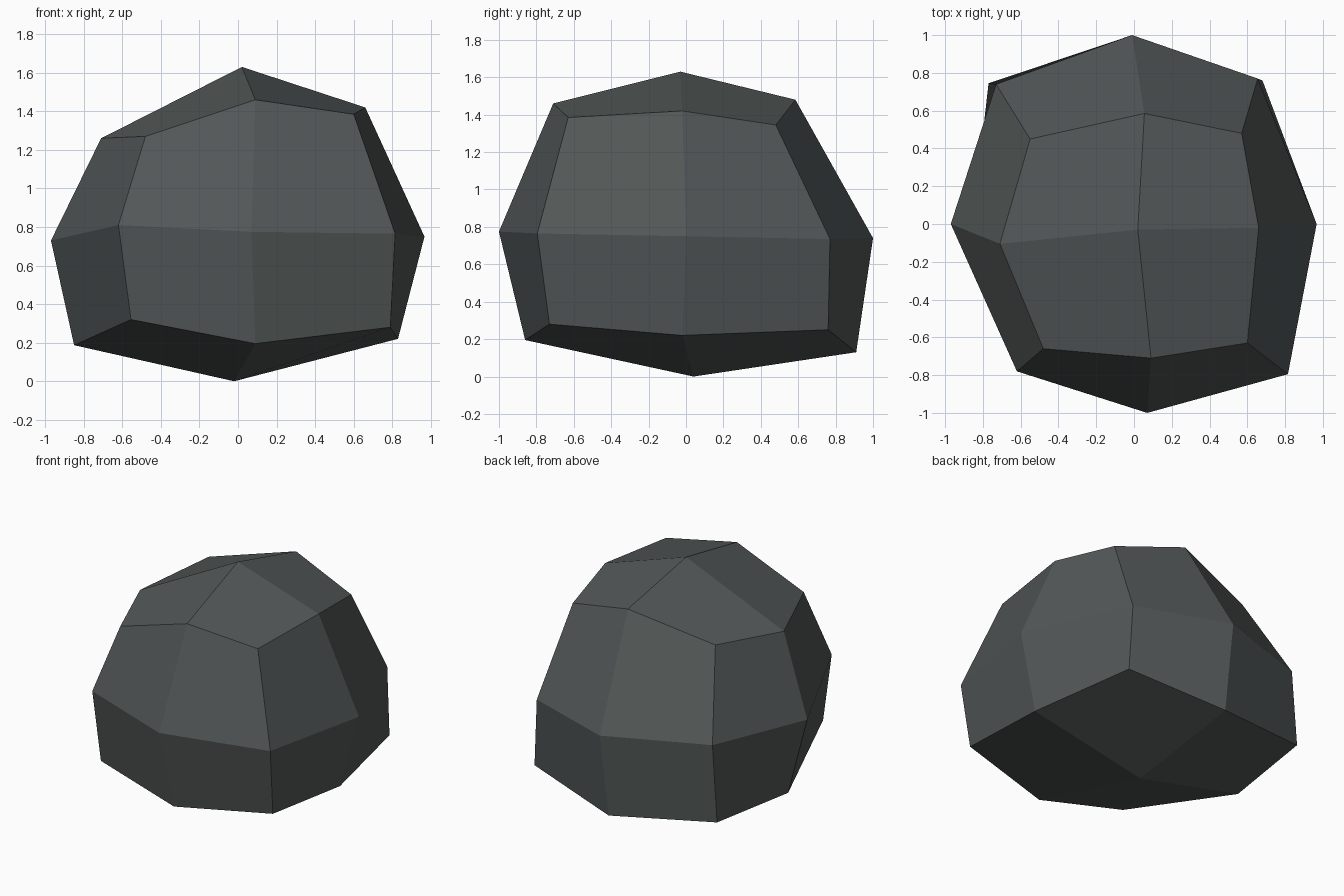
import bpy, bmesh

if "Cube" in bpy.data.objects:
    bpy.data.objects.remove(bpy.data.objects["Cube"])

# Rock: a cube cut once per side, its 26 points pushed into an uneven boulder.
# Each layer runs front row, middle row, back row, each from left to right.
LAYERS = {
    -1: [(-.555, -.774, .32), (.09, -.86, .195), (.79, -.73, .28),
         (-.85, .047, .187), (-.02, .04, 0), (.83, -.02, .22),
         (-.77, .745, .218), (-.018, .91, .13), (.68, .76, .25)],
    0: [(-.62, -.78, .81), (.07, -1, .775), (.815, -.795, .765),
        (-.97, 0, .73), None, (.967, 0, .75),
        (-.73, .74, .764), (-.01, 1, .74), (.655, .77, .735)],
    1: [(-.48, -.66, 1.27), (.09, -.71, 1.46), (.60, -.63, 1.385),
        (-.71, -.105, 1.26), (.02, -.03, 1.63), (.66, -.02, 1.42),
        (-.55, .45, 1.33), (.055, .585, 1.48), (.57, .48, 1.345)],
}

bm = bmesh.new()
bmesh.ops.create_cube(bm, size=2)
bmesh.ops.subdivide_edges(bm, edges=bm.edges[:], cuts=1, use_grid_fill=True)
for v in bm.verts:
    i, j, k = (round(c) for c in v.co)
    v.co = LAYERS[k][(j + 1) * 3 + i + 1]
bmesh.ops.recalc_face_normals(bm, faces=bm.faces[:])

mesh = bpy.data.meshes.new("rock")
bm.to_mesh(mesh)
bm.free()

# Dark grey stone
stone = bpy.data.materials.new("dark grey stone")
stone.diffuse_color = (0.085, 0.096, 0.095, 1)
stone.use_nodes = True
stone.node_tree.nodes["Principled BSDF"].inputs["Base Color"].default_value = stone.diffuse_color
mesh.materials.append(stone)
rock = bpy.data.objects.new("rock", mesh)
bpy.context.collection.objects.link(rock)
